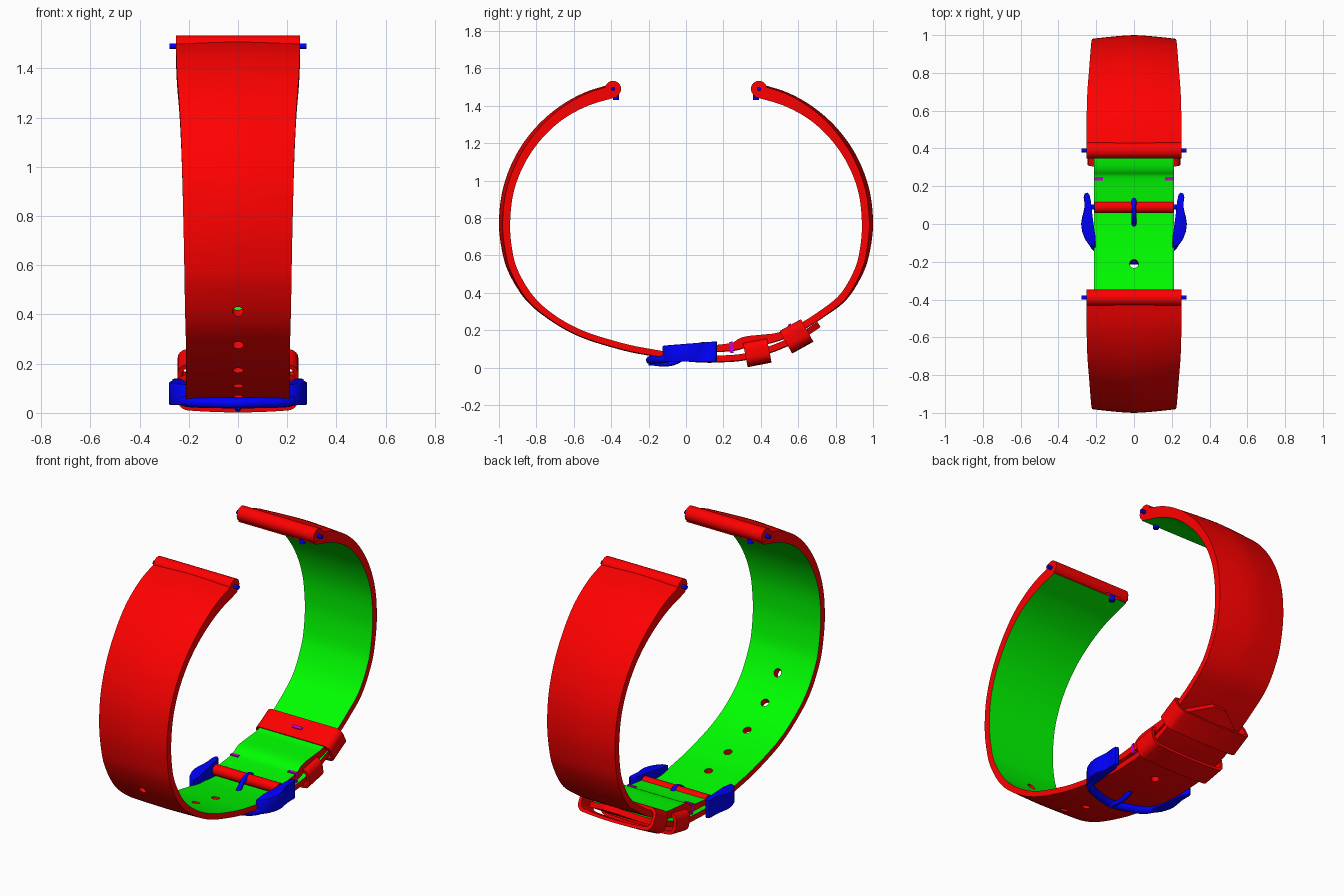
import bpy, bmesh, math
from mathutils import Vector, Matrix

if "Cube" in bpy.data.objects:
    bpy.data.objects.remove(bpy.data.objects["Cube"])


def material(name, rgb):
    m = bpy.data.materials.new(name)
    m.diffuse_color = (*rgb, 1)
    m.use_nodes = True
    m.node_tree.nodes["Principled BSDF"].inputs["Base Color"].default_value = m.diffuse_color
    return m


RED = material("strap_red", (1, 0, 0))
GREEN = material("lining_green", (0, 1, 0))
BLUE = material("metal_blue", (0, 0, 1))
PURPLE = material("thread_purple", (0.6, 0, 0.7))


def finish(name, bm, *mats, angle=35):
    bmesh.ops.recalc_face_normals(bm, faces=bm.faces)
    me = bpy.data.meshes.new(name)
    bm.to_mesh(me)
    bm.free()
    for m in mats:
        me.materials.append(m)
    ob = bpy.data.objects.new(name, me)
    bpy.context.collection.objects.link(ob)
    smooth(ob, angle)
    return ob


def smooth(ob, angle=35):
    bpy.ops.object.select_all(action='DESELECT')
    ob.select_set(True)
    bpy.context.view_layer.objects.active = ob
    bpy.ops.object.shade_smooth_by_angle(angle=math.radians(angle))


def cut(ob, cutter):
    mod = ob.modifiers.new("cut", 'BOOLEAN')
    mod.operation, mod.solver, mod.object = 'DIFFERENCE', 'EXACT', cutter
    bpy.context.view_layer.objects.active = ob
    bpy.ops.object.modifier_apply(modifier=mod.name)
    bpy.data.objects.remove(cutter)
    smooth(ob)


def rod(bm, center, axis, radius, length, sides=24):
    rot = Vector(axis).to_track_quat('Z', 'Y').to_matrix().to_4x4()
    bmesh.ops.create_cone(bm, cap_ends=True, segments=sides, radius1=radius, radius2=radius,
                          depth=length, matrix=Matrix.Translation(center) @ rot)


def cylinder(name, center, axis, radius, length, mat):
    bm = bmesh.new()
    rod(bm, center, axis, radius, length)
    return finish(name, bm, mat)


def box(name, center, size, tilt, mat):
    bm = bmesh.new()
    bmesh.ops.create_cube(bm, size=1, matrix=Matrix.Translation(center)
                          @ Matrix.Rotation(tilt, 4, 'X') @ Matrix.Diagonal((*size, 1)))
    return finish(name, bm, mat)


def tube(name, pts, radius, mat):
    cu = bpy.data.curves.new(name, 'CURVE')
    cu.dimensions, cu.bevel_depth, cu.bevel_resolution = '3D', radius, 4
    cu.use_fill_caps = True
    sp = cu.splines.new('BEZIER')
    sp.bezier_points.add(len(pts) - 1)
    for b, p in zip(sp.bezier_points, pts):
        b.co, b.handle_left_type, b.handle_right_type = p, 'AUTO', 'AUTO'
    ob = bpy.data.objects.new(name, cu)
    bpy.context.collection.objects.link(ob)
    cu.materials.append(mat)
    bpy.ops.object.select_all(action='DESELECT')
    ob.select_set(True)
    bpy.context.view_layer.objects.active = ob
    bpy.ops.object.convert(target='MESH')
    smooth(bpy.context.object)


def sample(pts, steps=12):
    # Catmull-Rom through (y, z, thickness, dome, half width)
    p = [Vector(q) for q in pts]
    p = [2 * p[0] - p[1]] + p + [2 * p[-1] - p[-2]]
    out = []
    for i in range(1, len(p) - 2):
        a, b, c, d = p[i - 1:i + 3]
        for k in range(steps):
            t = k / steps
            out.append(0.5 * (2 * b + (c - a) * t + (2 * a - 5 * b + 4 * c - d) * t**2
                              + (3 * b - a - 3 * c + d) * t**3))
    return out + [p[-2]]


def strap(name, pts, sign):
    path = sample(pts)
    bm, rings, frames, n = bmesh.new(), [], [], 12
    for i, s in enumerate(path):
        q, r = path[max(i - 1, 0)], path[min(i + 1, len(path) - 1)]
        t = Vector((0, r[0] - q[0], r[1] - q[1])).normalized()
        nor = Vector((0, sign * t.z, -sign * t.y))
        pos = Vector((0, s[0], s[1]))
        frames.append((pos, nor))
        us = [-1 + 2 * k / n for k in range(n + 1)]
        outer = [pos - nor * s[3] * abs(u)**1.4 + Vector((u * s[4], 0, 0)) for u in us]
        inner = [pos - nor * s[2] + Vector((u * s[4], 0, 0)) for u in reversed(us)]
        rings.append([bm.verts.new(v) for v in outer + inner])
    m = len(rings[0])
    for a, b in zip(rings, rings[1:]):
        for k in range(m):
            f = bm.faces.new((a[k], a[(k + 1) % m], b[(k + 1) % m], b[k]))
            f.material_index = 1 if n < k < m - 1 else 0
    bm.faces.new(rings[0])
    bm.faces.new(rings[-1])
    return finish(name, bm, RED, GREEN), frames


# Upper arc shared by both straps: circular side, (angle, thickness, dome, half width)
arc = [(.228 + .772 * math.cos(math.radians(a)), .78 + .756 * math.sin(math.radians(a)), t, d, w)
       for a, t, d, w in ((78, .075, .007, .252), (65, .072, .009, .251), (52, .066, .013, .247),
                          (39, .064, .018, .238), (26, .062, .02, .231), (13, .06, .02, .226),
                          (0, .06, .02, .222), (-11, .055, .017, .219), (-21, .05, .013, .217))]
arc.append((.86, .365, .045, .008, .214))

# Long strap with holes and a tapered tail
run = [(-.735, .258), (-.57, .165), (-.35, .095), (-.19, .062), (-.02, .035), (.1, .026), (.2, .028),
       (.3, .036), (.4, .06), (.5, .095), (.6, .14)]
tail = [(.64, .164, .034, 0, .18), (.68, .19, .033, 0, .115), (.72, .217, .033, 0, .04)]
long_strap, frames = strap("long_strap", [(-p[0], *p[1:]) for p in arc]
                           + [(y, z, .037, .004, .211) for y, z in run] + tail, 1)
dist = [0]
for (a, _), (b, _) in zip(frames, frames[1:]):
    dist.append(dist[-1] + (b - a).length)
start = min(range(len(frames)), key=lambda i: (frames[i][0] - Vector((0, -.025, .035))).length)
bm = bmesh.new()
for k in (-5, -4, -3, -2, -1, 1, 2):      # the tongue fills the remaining hole
    goal = dist[start] + k * .197
    pos, nor = frames[min(range(len(dist)), key=lambda i: abs(dist[i] - goal))]
    rod(bm, pos, nor, .023, .15)
cut(long_strap, finish("hole_cutter", bm, RED))

# Short strap, thickened where it folds back over the buckle bar
fold = [(.735, .268, .04), (.6, .185, .04), (.5, .143, .045), (.42, .122, .055), (.32, .105, .06),
        (.25, .088, .045), (.11, .08, .035)]
strap("short_strap", arc + [(*p, .003, .211) for p in fold], -1)

# Lug ends: tube, spring pin and release knob
for s, side in ((1, "back"), (-1, "front")):
    lug = cylinder(side + "_lug_tube", (0, s * .39, 1.49), (1, 0, 0), .043, .503, RED)
    cut(lug, box("slot_cutter", (s * .16, s * .372, 1.45), (.1, .026, .05), 0, RED))
    cylinder(side + "_spring_pin", (0, s * .39, 1.49), (1, 0, 0), .011, .555, BLUE)
    cylinder(side + "_release_knob", (s * .16, s * .374, 1.455), (0, 0, 1), .016, .05, BLUE)


# Keeper loops
def keeper(name, y, z, tilt, half_h=.06, half_w=.245, length=.13, wall=.018):
    def outline(w, h, r):
        pts = []
        for cx, cz, a0 in ((1, 1, 0), (-1, 1, 90), (-1, -1, 180), (1, -1, 270)):
            for k in range(6):
                a = math.radians(a0 + 18 * k)
                pts.append((cx * (w - r) + r * math.cos(a), cz * (h - r) + r * math.sin(a)))
            if a0 in (0, 180):       # extra points along the flat sides
                pts += [(cx * (w - r) * (1 - j / 4), cz * h) for j in range(1, 8)]
        return [(u, v - (.012 * (1 - (u / w)**2) if v < 0 else 0)) for u, v in pts]
    bm = bmesh.new()
    rot = Matrix.Translation((0, y, z)) @ Matrix.Rotation(math.radians(tilt), 4, 'X')
    rings = [[bm.verts.new(rot @ Vector((u, e * length / 2, v))) for u, v in o]
             for o, e in ((outline(half_w, half_h, .04), -1), (outline(half_w, half_h, .04), 1),
                          (outline(half_w - wall, half_h - wall, .025), 1),
                          (outline(half_w - wall, half_h - wall, .025), -1))]
    n = len(rings[0])
    for j in range(4):
        a, b = rings[j], rings[(j + 1) % 4]
        for k in range(n):
            bm.faces.new((a[k], a[(k + 1) % n], b[(k + 1) % n], b[k]))
    finish(name, bm, RED)


keeper("fixed_keeper", .38, .085, 11)
keeper("sliding_keeper", .588, .172, 29, half_h=.063)

# Stitches
for s in (-1, 1):
    box("fold_stitch", (s * .188, .243, .108), (.05, .018, .06), .1, PURPLE)
box("keeper_stitch", (0, .555, .227), (.06, .016, .012), math.radians(29), PURPLE)

# Buckle: bar sleeve, pivot pin, tongue and outer bar
cylinder("bar_sleeve", (0, .09, .1), (1, 0, 0), .031, .42, RED)
cylinder("pivot_pin", (0, .09, .1), (1, 0, 0), .014, .48, BLUE)
tube("buckle_tongue", [(0, .135, .105), (0, .095, .122), (0, .05, .105), (0, -.005, .06),
                       (0, -.08, .023), (0, -.2, .026)], .014, BLUE)
tube("buckle_outer_bar", [(-.235, -.05, .058), (-.205, -.12, .046), (-.11, -.17, .042), (0, -.192, .04),
                          (.11, -.17, .042), (.205, -.12, .046), (.235, -.05, .058)], .022, BLUE)

# Buckle side arms: crescent outline extruded upward, mirrored
plan = [(.205, -.125), (.235, -.115), (.26, -.08), (.275, -.04), (.28, 0), (.274, .04), (.258, .085),
        (.258, .115), (.267, .14), (.262, .16), (.248, .166), (.236, .155), (.228, .12),
        (.222, .06), (.214, 0), (.205, -.06)]
for s in (-1, 1):
    bm = bmesh.new()
    low = [bm.verts.new((s * x, y, .032)) for x, y in plan]
    high = [bm.verts.new((s * x, y, .127 + .08 * y)) for x, y in plan]
    bm.faces.new(low)
    bm.faces.new(high)
    rim = []
    for k in range(len(plan)):
        j = (k + 1) % len(plan)
        bm.faces.new((low[k], low[j], high[j], high[k]))
        rim += [bm.edges.get((low[k], low[j])), bm.edges.get((high[k], high[j]))]
    bmesh.ops.bevel(bm, geom=rim, offset=.005, segments=2, affect='EDGES', profile=.5)
    finish("buckle_arm", bm, BLUE)
